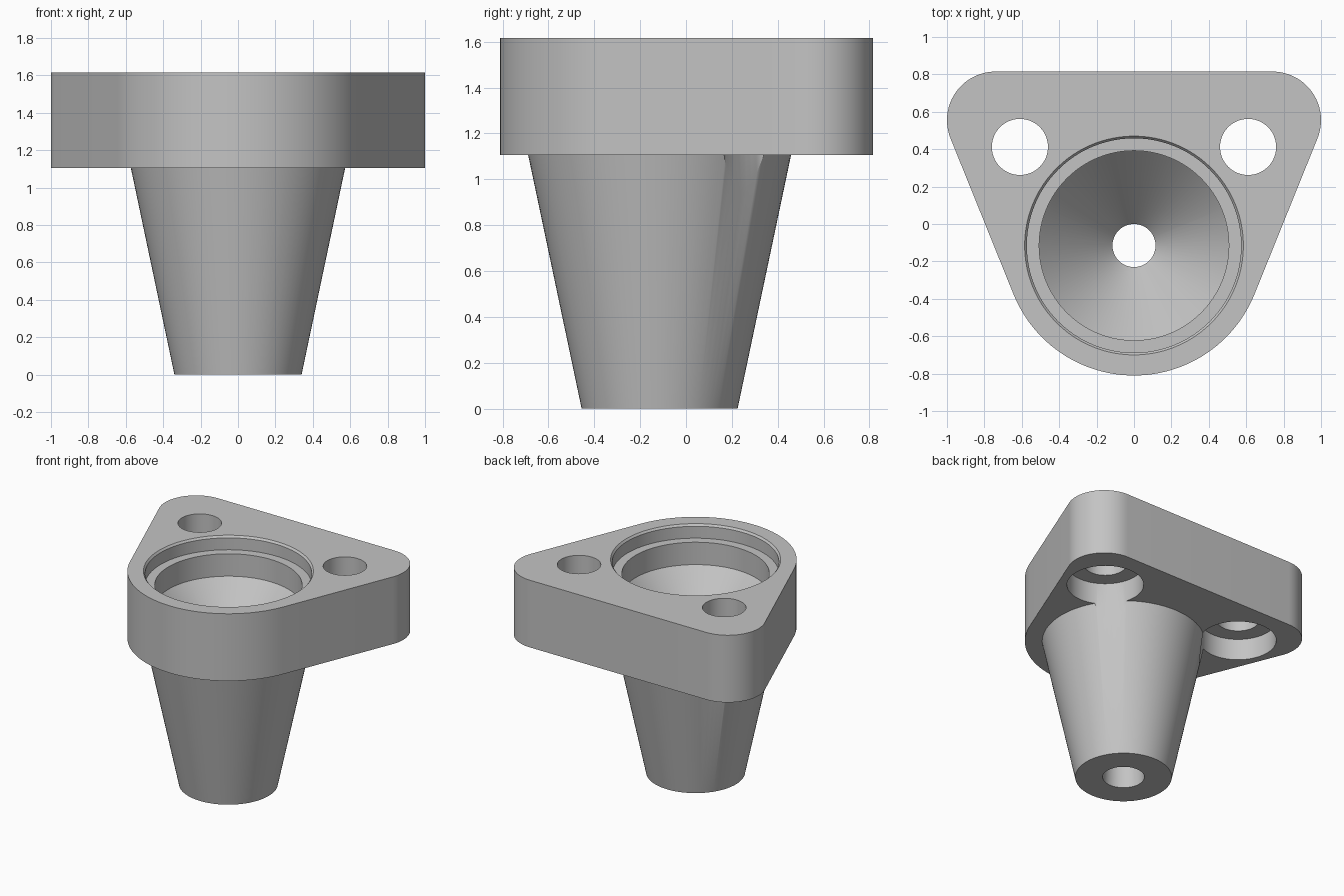
import bpy, bmesh, math
from mathutils import Vector

if "Cube" in bpy.data.objects:
    bpy.data.objects.remove(bpy.data.objects["Cube"])

AXIS_Y = -0.115          # y of the spout axis
Z0, Z1 = 1.105, 1.615    # flange underside and top

grey = bpy.data.materials.new("plain grey")
grey.diffuse_color = (0.55, 0.55, 0.55, 1)
grey.use_nodes = True
grey.node_tree.nodes["Principled BSDF"].inputs["Base Color"].default_value = grey.diffuse_color


def make_object(name, bm):
    bmesh.ops.recalc_face_normals(bm, faces=bm.faces)
    mesh = bpy.data.meshes.new(name)
    bm.to_mesh(mesh)
    bm.free()
    mesh.materials.append(grey)
    ob = bpy.data.objects.new(name, mesh)
    bpy.context.collection.objects.link(ob)
    return ob


def lathe(name, profile, x, y, n=96):
    """Closed solid of revolution from (radius, z) points, bottom to top."""
    bm = bmesh.new()
    rings = [[bm.verts.new((x + r * math.cos(2 * math.pi * i / n),
                            y + r * math.sin(2 * math.pi * i / n), z))
              for i in range(n)] for r, z in profile]
    for a, b in zip(rings, rings[1:]):
        for i in range(n):
            j = (i + 1) % n
            bm.faces.new((a[i], a[j], b[j], b[i]))
    bm.faces.new(rings[0][::-1])
    bm.faces.new(rings[-1])
    return make_object(name, bm)


def boolean(target, tool, operation):
    mod = target.modifiers.new(operation.lower(), "BOOLEAN")
    mod.operation, mod.solver, mod.object = operation, "EXACT", tool
    bpy.context.view_layer.objects.active = target
    bpy.ops.object.modifier_apply(modifier=mod.name)
    bpy.data.objects.remove(tool)


# Flange: rounded triangle made of three arcs joined by tangent lines
big, small = 0.695, 0.26
front, corner = Vector((0, AXIS_Y)), Vector((0.74, 0.555))
gap = corner - front
tangent = math.atan2(gap.y, gap.x) - math.acos((big - small) / gap.length)


def arc(c, r, a0, a1, n):
    return [(c.x + r * math.cos(a0 + (a1 - a0) * i / n),
             c.y + r * math.sin(a0 + (a1 - a0) * i / n)) for i in range(n + 1)]


outline = arc(front, big, -math.pi - tangent, tangent, 48)
outline += arc(corner, small, tangent, math.pi / 2, 24)
outline += arc(Vector((-corner.x, corner.y)), small, math.pi / 2, math.pi - tangent, 24)
bm = bmesh.new()
base = bm.faces.new([bm.verts.new((x, y, Z0)) for x, y in outline])
top = bmesh.ops.extrude_face_region(bm, geom=[base])["geom"]
bmesh.ops.translate(bm, vec=(0, 0, Z1 - Z0),
                    verts=[v for v in top if isinstance(v, bmesh.types.BMVert)])
body = make_object("flanged_spout", bm)

# Tapered spout
boolean(body, lathe("spout", [(0.34, 0), (0.573, Z0), (0.594, 1.205)], 0, AXIS_Y), "UNION")

# Bolt holes, counterbored from below and biting into the spout
for s in (-1, 1):
    boolean(body, lathe("bolt_hole", [(0.27, 0.5), (0.27, 1.27), (0.15, 1.27), (0.15, 1.8)],
                        s * 0.61, 0.412, 64), "DIFFERENCE")

# Stepped seat, funnel and outlet bore
boolean(body, lathe("funnel_bore", [
    (0.147, -0.1), (0.147, 0.0), (0.115, 0.92), (0.507, 1.34), (0.507, 1.51),
    (0.573, 1.51), (0.573, 1.60), (0.585, Z1), (0.585, 1.7)], 0, AXIS_Y), "DIFFERENCE")

bpy.ops.object.select_all(action="DESELECT")
body.select_set(True)
bpy.context.view_layer.objects.active = body
bpy.ops.object.shade_smooth_by_angle(angle=math.radians(30))
